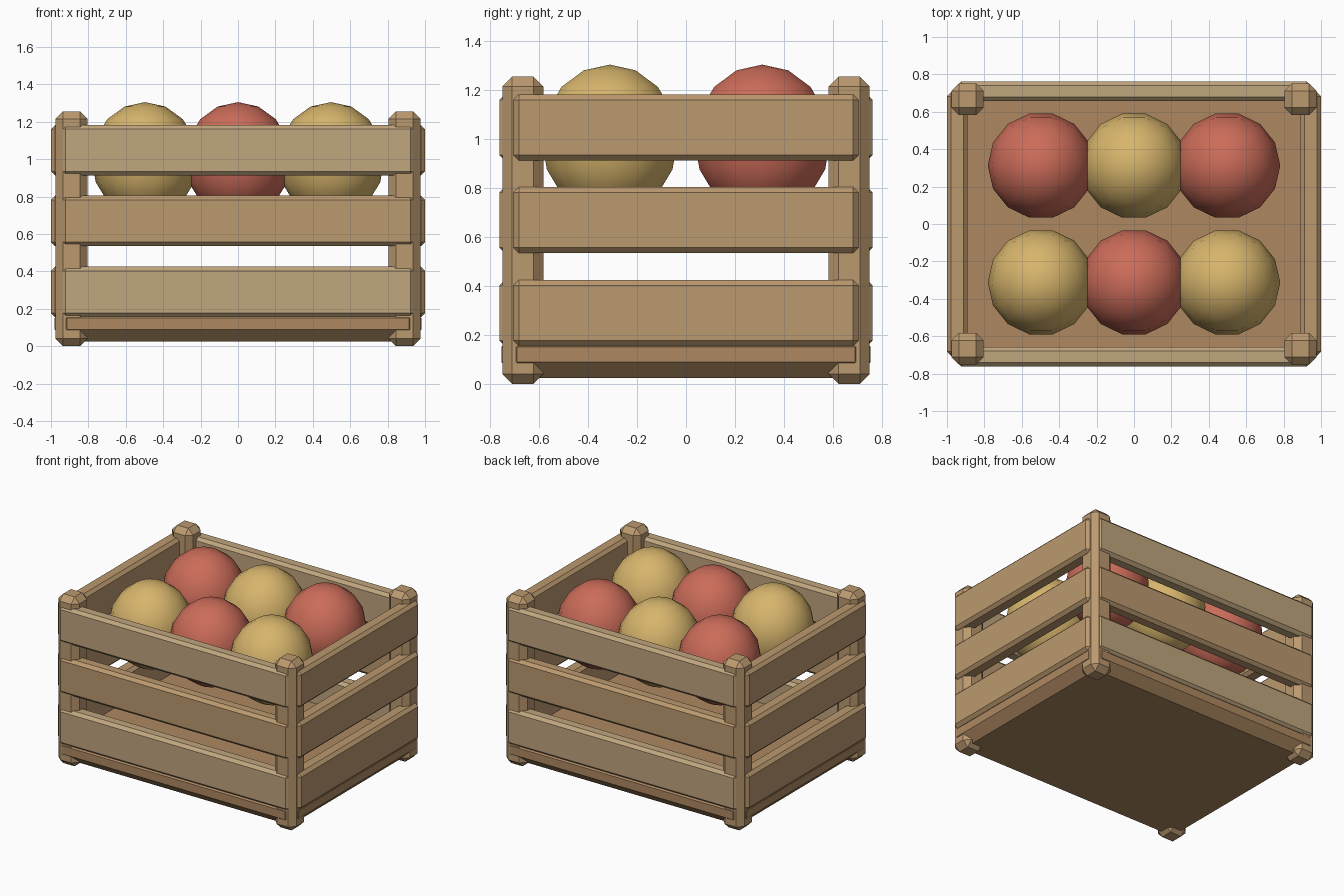
import bpy, bmesh, math
from mathutils import Matrix, Vector

if "Cube" in bpy.data.objects:
    bpy.data.objects.remove(bpy.data.objects["Cube"])


def material(name, rgb):
    m = bpy.data.materials.new(name)
    m.diffuse_color = (*rgb, 1)
    m.use_nodes = True
    m.node_tree.nodes["Principled BSDF"].inputs["Base Color"].default_value = m.diffuse_color
    return m


WOOD = material("wood", (0.50, 0.32, 0.16))
PALE = material("pale_wood", (0.53, 0.38, 0.21))
DARK = material("dark_wood", (0.42, 0.25, 0.12))
RED = material("red", (0.60, 0.15, 0.10))
YELLOW = material("yellow", (0.68, 0.46, 0.15))


def finish(bm, name, mat, smooth=False):
    bmesh.ops.recalc_face_normals(bm, faces=bm.faces)
    for f in bm.faces:
        f.smooth = smooth
    me = bpy.data.meshes.new(name)
    bm.to_mesh(me)
    bm.free()
    me.materials.append(mat)
    ob = bpy.data.objects.new(name, me)
    bpy.context.collection.objects.link(ob)
    return ob


def box(name, center, size, bevel, mat):
    """Box with chamfered edges."""
    bm = bmesh.new()
    bmesh.ops.create_cube(bm, size=1, matrix=Matrix.Translation(center) @ Matrix.Diagonal((*size, 1)))
    bmesh.ops.bevel(bm, geom=bm.edges[:], offset=bevel, offset_type='OFFSET',
                    segments=1, profile=0.5, affect='EDGES')
    return finish(bm, name, mat)


def fruit(name, center, mat, r=0.285, rz=0.31, segments=14, rings=8):
    """Low-poly ball: half-circle profile spun round the vertical axis."""
    bm = bmesh.new()
    c = Vector(center)
    prof = []
    for i in range(rings + 1):
        a = math.pi * i / rings
        prof.append(bm.verts.new(c + Vector((r * math.sin(a), 0, rz * math.cos(a)))))
    edges = [bm.edges.new(p) for p in zip(prof, prof[1:])]
    bmesh.ops.spin(bm, geom=prof + edges, cent=c, axis=(0, 0, 1),
                   angle=2 * math.pi, steps=segments)
    bmesh.ops.remove_doubles(bm, verts=bm.verts[:], dist=0.0005)
    return finish(bm, name, mat, True)


# Floor slab
box("base", (0, 0, 0.12), (1.96, 1.51, 0.19), 0.065, DARK)

# Corner posts
for sx, lr in ((-1, "left"), (1, "right")):
    for sy, fb in ((-1, "front"), (1, "back")):
        box(f"{fb}_{lr}_post", (sx * 0.89, sy * 0.667, 0.628), (0.172, 0.168, 1.256), 0.04, WOOD)

# Three rows of slats on all four sides
for row, z in enumerate((0.29, 0.67, 1.048)):
    mat = WOOD if row == 1 else PALE
    for s, fb, lr in ((-1, "front", "left"), (1, "back", "right")):
        box(f"{fb}_slat_{row}", (0, s * 0.71, z), (1.89, 0.105, 0.27), 0.022, mat)
        box(f"{lr}_slat_{row}", (s * 0.945, 0, z), (0.11, 1.41, 0.27), 0.022, WOOD)

# Fruit in alternating colours
for j, y in enumerate((-0.312, 0.312)):
    for i, x in enumerate((-0.497, 0, 0.497)):
        fruit(f"fruit_{j}_{i}", (x, y, 0.995), RED if (i + j) % 2 else YELLOW)
